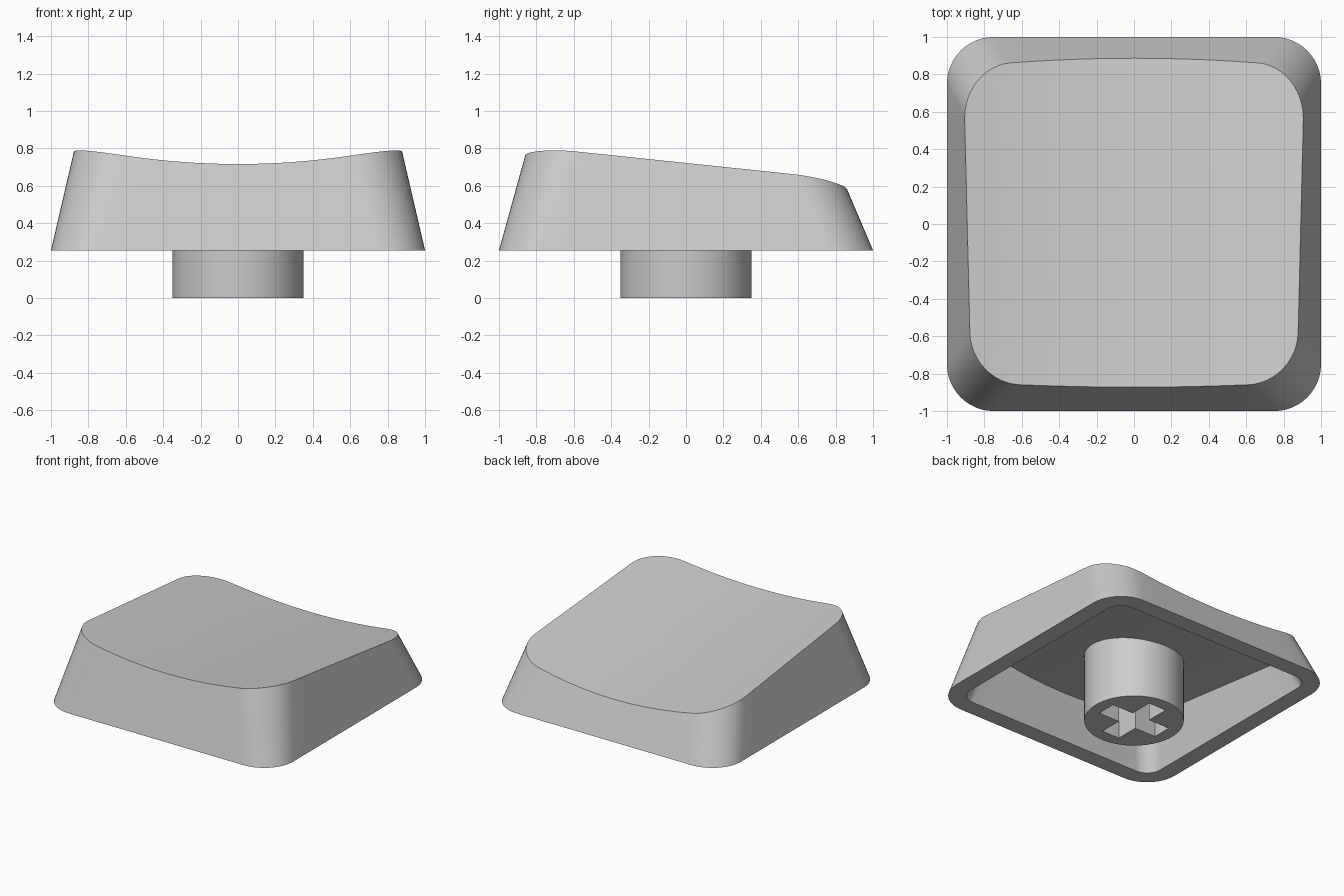
import bpy, bmesh, math

if "Cube" in bpy.data.objects:
    bpy.data.objects.remove(bpy.data.objects["Cube"])

RIM = 0.255      # height of the skirt's lower rim
WALL = 0.13      # wall and roof thickness
STEPS = 12       # segments per rounded corner

grey = bpy.data.materials.new("plain grey")
grey.diffuse_color = (0.6, 0.6, 0.6, 1)
grey.use_nodes = True
grey.node_tree.nodes["Principled BSDF"].inputs["Base Color"].default_value = grey.diffuse_color


def dish(x, y):
    """Sloping top, hollowed along its length."""
    return 0.62 - 0.11 * y + 0.128 * x * x


def outline_point(h, inset, corner, a):
    """Point of the tapered rounded-square section at height h above the rim."""
    r = 0.25 + 0.04 * h - inset
    hx = 1 - 0.232 * h - inset - r
    back = 1 - 0.425 * h - inset - r
    front = -1 + 0.277 * h + inset + r
    cx = hx if corner in (0, 3) else -hx
    cy = back if corner < 2 else front
    return cx + r * math.cos(a), cy + r * math.sin(a)


def params():
    """Corner and angle pairs round the outline, with extra points on each side."""
    out = []
    for c in range(4):
        for i in range(STEPS + 1):
            out.append((c, math.pi / 2 * (c + i / STEPS), 0))
        out += [(c, math.pi / 2 * (c + 1), j / 10) for j in range(1, 10)]
    return out


def section(h, inset, p):
    c, a, t = p
    x, y = outline_point(h, inset, c, a)
    if t:
        x2, y2 = outline_point(h, inset, (c + 1) % 4, a)
        x, y = x + (x2 - x) * t, y + (y2 - y) * t
    return x, y


def shell_rings(inset, drop):
    """Lower ring, then the ring where the wall meets the dished surface."""
    low, high = [], []
    for p in params():
        low.append((*section(0, inset, p), RIM))
        h = 0.4
        for _ in range(15):
            x, y = section(h, inset, p)
            h = dish(x, y) - drop - RIM
        x, y = section(h, inset, p)
        high.append((x, y, RIM + h))
    return low, high


def finish(bm, name):
    bmesh.ops.recalc_face_normals(bm, faces=bm.faces)
    me = bpy.data.meshes.new(name)
    bm.to_mesh(me)
    bm.free()
    me.materials.append(grey)
    ob = bpy.data.objects.new(name, me)
    bpy.context.collection.objects.link(ob)
    bpy.ops.object.select_all(action='DESELECT')
    ob.select_set(True)
    bpy.context.view_layer.objects.active = ob
    bpy.ops.object.shade_smooth_by_angle(angle=math.radians(30))
    return ob


def bridge(bm, a, b):
    n = len(a)
    for i in range(n):
        j = (i + 1) % n
        bm.faces.new((a[i], a[j], b[j], b[i]))


# Key cap: outer wall, dished top, inner wall and matching ceiling
bm = bmesh.new()
lows = []
for inset, drop in ((0, 0), (WALL, WALL)):
    low, high = shell_rings(inset, drop)
    prev = [bm.verts.new(v) for v in low]
    lows.append(prev)
    ring = [bm.verts.new(v) for v in high]
    bridge(bm, prev, ring)
    for k in (0.85, 0.7, 0.55, 0.4, 0.25, 0.1):
        nxt = [bm.verts.new((x * k, y * k, dish(x * k, y * k) - drop)) for x, y, z in high]
        bridge(bm, ring, nxt)
        ring = nxt
    mid = bm.verts.new((0, 0, dish(0, 0) - drop))
    for i in range(len(ring)):
        bm.faces.new((ring[i], ring[(i + 1) % len(ring)], mid))
bridge(bm, lows[0], lows[1])
finish(bm, "key_cap")

# Stem: round post with a cross-shaped socket in its lower end
L, W = 0.255, 0.075
cross = [(L, -W), (L, W), (W, W), (W, L), (-W, L), (-W, W),
         (-L, W), (-L, -W), (-W, -W), (-W, -L), (W, -L), (W, -W)]
circle = [(0.35 * math.cos(i * math.tau / 64), 0.35 * math.sin(i * math.tau / 64))
          for i in range(64)]
bm = bmesh.new()
loops = []
for pts, top in ((circle, 0.56), (cross, 0.45)):
    lo = [bm.verts.new((x, y, 0)) for x, y in pts]
    hi = [bm.verts.new((x, y, top)) for x, y in pts]
    bridge(bm, lo, hi)
    bm.faces.new(hi)
    loops.append(lo)
edges = [bm.edges.get((l[i], l[(i + 1) % len(l)])) for l in loops for i in range(len(l))]
bmesh.ops.triangle_fill(bm, edges=edges, use_beauty=True)
# drop any fill made across the socket mouth
mouth = [f for f in bm.faces if all(v in loops[1] for v in f.verts)
         and (abs(f.calc_center_median().x) < W or abs(f.calc_center_median().y) < W)]
bmesh.ops.delete(bm, geom=mouth, context='FACES_ONLY')
finish(bm, "stem")
